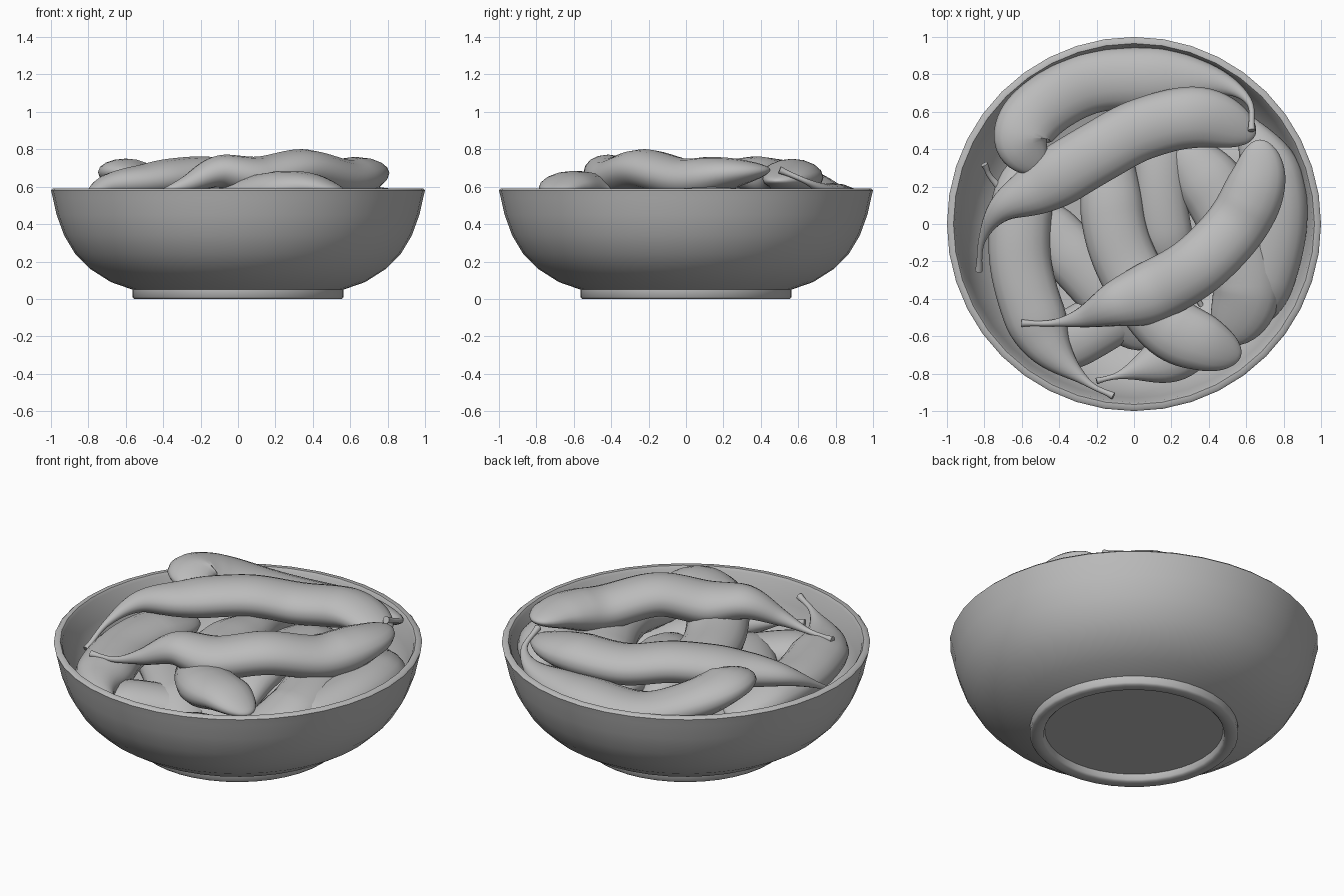
import bpy, bmesh, math
from mathutils import Vector

cube = bpy.data.objects.get("Cube")
if cube:
    bpy.data.objects.remove(cube, do_unlink=True)

grey = bpy.data.materials.new("plain_grey")
grey.use_nodes = True
COLOUR = (0.5, 0.5, 0.5, 1)
grey.diffuse_color = COLOUR
grey.node_tree.nodes["Principled BSDF"].inputs["Base Color"].default_value = COLOUR


def finish(name, bm, angle):
    """Turn a bmesh into a smooth shaded object."""
    bmesh.ops.recalc_face_normals(bm, faces=bm.faces)
    mesh = bpy.data.meshes.new(name)
    bm.to_mesh(mesh)
    bm.free()
    mesh.materials.append(grey)
    obj = bpy.data.objects.new(name, mesh)
    bpy.context.collection.objects.link(obj)
    bpy.ops.object.select_all(action="DESELECT")
    obj.select_set(True)
    bpy.context.view_layer.objects.active = obj
    bpy.ops.object.shade_smooth_by_angle(angle=math.radians(angle))
    return obj


def bridge(bm, rings):
    """Join successive rings of vertices with quads."""
    for lower, upper in zip(rings, rings[1:]):
        count = len(lower)
        for i in range(count):
            j = (i + 1) % count
            bm.faces.new((lower[i], lower[j], upper[j], upper[i]))


def lathe(name, profile, sides=40):
    """Spin a radius and height profile, closing both ends."""
    bm = bmesh.new()
    rings = []
    for radius, z in profile:
        angles = [math.tau * i / sides for i in range(sides)]
        rings.append([bm.verts.new((radius * math.cos(a), radius * math.sin(a), z)) for a in angles])
    bridge(bm, rings)
    bm.faces.new(rings[0])
    bm.faces.new(rings[-1])
    return finish(name, bm, 50)


def smooth_path(points, steps):
    """Pass a Catmull-Rom curve through the control points."""
    pts = [Vector(p) for p in points]
    pts = [2 * pts[0] - pts[1]] + pts + [2 * pts[-1] - pts[-2]]
    path = []
    for a, b, c, d in zip(pts, pts[1:], pts[2:], pts[3:]):
        for k in range(steps):
            t = k / steps
            path.append(0.5 * (2 * b + (c - a) * t + (2 * a - 5 * b + 4 * c - d) * t ** 2
                               + (3 * b - a - 3 * c + d) * t ** 3))
    return path + [pts[-2]]


def pod_size(t, width, flatness):
    """Half width and half height: flared thin stem, swelling body, blunt end."""
    s = min(max((t - 0.06) / 0.36, 0), 1)
    body = 0.09 + 0.91 * s * s * (3 - 2 * s) + 0.03 * max(1 - t / 0.03, 0)
    cap = max((t - 0.8) / 0.2, 0)
    wide = width * body * math.sqrt(max(1 - cap * cap, 0.002))
    # the stem stays round and the blunt end thins to a wedge
    high = wide * (1 + (flatness - 1) * min(t * 3, 1)) * (1 - 0.4 * cap)
    return wide, high


def pod(name, points, width, flatness=0.62, sides=16):
    """Sweep a flattened oval along a path from the stem to the blunt end."""
    path = smooth_path(points, 9)
    # extra rings close to the blunt end keep it round
    tail = [path[-2].lerp(path[-1], f) for f in (0.4, 0.7, 0.9)]
    path = path[:-1] + tail + [path[-1]]
    lengths = [0]
    for a, b in zip(path, path[1:]):
        lengths.append(lengths[-1] + (b - a).length)
    bm = bmesh.new()
    rings = []
    for i, centre in enumerate(path):
        along = (path[min(i + 1, len(path) - 1)] - path[max(i - 1, 0)]).normalized()
        side = along.cross(Vector((0, 0, 1))).normalized()
        up = side.cross(along)
        wide, high = pod_size(lengths[i] / lengths[-1], width, flatness)
        ring = []
        for k in range(sides):
            a = math.tau * k / sides
            ring.append(bm.verts.new(centre + side * wide * math.cos(a) + up * high * math.sin(a)))
        rings.append(ring)
    bridge(bm, rings)
    bm.faces.new(rings[0])
    bm.faces.new(rings[-1])
    return finish(name, bm, 60)


# Bowl with a recessed foot, curved wall and rounded lip
lathe("bowl", [
    (0.485, 0.04), (0.49, 0.01), (0.5, 0), (0.555, 0), (0.565, 0.01), (0.565, 0.05),
    (0.68, 0.09), (0.79, 0.16), (0.87, 0.24), (0.93, 0.34), (0.97, 0.45),
    (0.99, 0.54), (1, 0.58), (0.99, 0.59), (0.965, 0.59), (0.955, 0.575),
    (0.93, 0.46), (0.89, 0.35), (0.82, 0.24), (0.7, 0.15), (0.5, 0.09)])

# Upper pods
pod("top_front_pod", [
    (-0.6, -0.53, 0.55), (-0.44, -0.53, 0.56), (-0.28, -0.5, 0.61), (-0.1, -0.43, 0.68),
    (0.1, -0.36, 0.65), (0.34, -0.22, 0.69), (0.55, 0, 0.64), (0.66, 0.23, 0.67),
    (0.68, 0.45, 0.69)], 0.165, 0.67)
pod("top_rear_pod", [
    (-0.83, -0.25, 0.41), (-0.81, -0.08, 0.51), (-0.71, 0.08, 0.6), (-0.5, 0.2, 0.63),
    (-0.2, 0.38, 0.66), (0.05, 0.51, 0.63), (0.35, 0.57, 0.65), (0.65, 0.48, 0.63)], 0.165)
pod("rear_pod", [
    (0.63, 0.5, 0.69), (0.61, 0.66, 0.62), (0.43, 0.76, 0.56), (0.05, 0.78, 0.52),
    (-0.25, 0.75, 0.52), (-0.5, 0.61, 0.61), (-0.6, 0.45, 0.68), (-0.5, 0.28, 0.66)], 0.165, 0.58)

# Middle pods
pod("left_pod", [
    (-0.11, -0.92, 0.53), (-0.26, -0.84, 0.5), (-0.46, -0.64, 0.46),
    (-0.59, -0.3, 0.46), (-0.61, 0, 0.46), (-0.55, 0.38, 0.43)], 0.165)
pod("centre_pod", [
    (0, 0.83, 0.34), (-0.1, 0.6, 0.44), (-0.12, 0.35, 0.5), (-0.11, 0.02, 0.52),
    (-0.02, -0.25, 0.53), (0.17, -0.53, 0.57), (0.38, -0.64, 0.6), (0.57, -0.71, 0.57)], 0.17)
pod("right_pod", [
    (0.08, 0.75, 0.38), (0.25, 0.42, 0.46), (0.45, 0.15, 0.48),
    (0.57, -0.12, 0.48), (0.6, -0.38, 0.46), (0.48, -0.64, 0.42)], 0.18)
pod("outer_right_pod", [
    (0.42, 0.74, 0.42), (0.58, 0.56, 0.44), (0.73, 0.27, 0.48),
    (0.76, 0, 0.48), (0.69, -0.3, 0.44), (0.56, -0.55, 0.38)], 0.165, 0.68)

# Lower pods showing through the gaps
pod("inner_right_pod", [
    (0.4, -0.5, 0.34), (0.28, -0.3, 0.4), (0.18, -0.08, 0.46), (0.14, 0.2, 0.48),
    (0.15, 0.45, 0.46), (0.2, 0.7, 0.4)], 0.14)
pod("lower_front_pod", [
    (-0.2, -0.84, 0.43), (-0.02, -0.79, 0.41), (0.2, -0.7, 0.37), (0.45, -0.5, 0.3), (0.62, -0.2, 0.27)], 0.15)
pod("lower_left_pod", [
    (-0.8, 0.32, 0.5), (-0.74, 0.22, 0.45), (-0.5, 0, 0.37),
    (-0.3, -0.2, 0.38), (-0.1, -0.42, 0.38), (0.1, -0.65, 0.34)], 0.16)
pod("crossing_pod", [
    (0.62, -0.1, 0.3), (0.3, -0.25, 0.3), (0, -0.42, 0.34), (-0.25, -0.57, 0.38), (-0.52, -0.72, 0.4)], 0.16)
pod("deep_pod", [
    (-0.6, 0.35, 0.3), (-0.3, 0.3, 0.27), (0, 0.25, 0.25), (0.4, 0.3, 0.26), (0.7, 0.25, 0.32)], 0.17)
